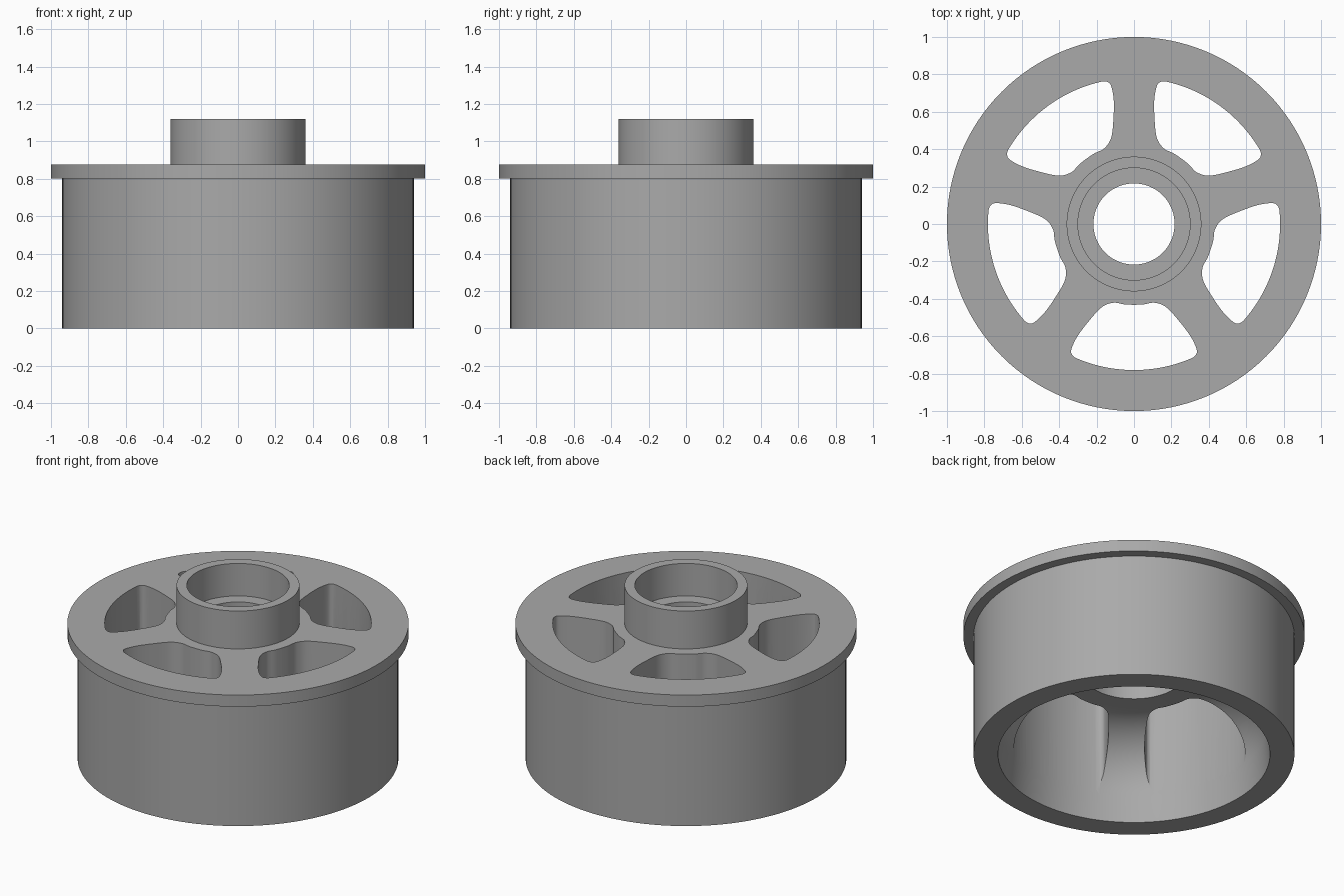
import bpy, bmesh
from math import sin, cos, pi, radians
from mathutils import Vector

cube = bpy.data.objects.get("Cube")
if cube:
    bpy.data.objects.remove(cube, do_unlink=True)

grey = bpy.data.materials.new("plain grey")
grey.use_nodes = True
grey.diffuse_color = (0.4, 0.4, 0.4, 1)
grey.node_tree.nodes["Principled BSDF"].inputs["Base Color"].default_value = (0.4, 0.4, 0.4, 1)


def make_object(name, bm):
    bmesh.ops.recalc_face_normals(bm, faces=bm.faces)
    mesh = bpy.data.meshes.new(name)
    bm.to_mesh(mesh)
    bm.free()
    mesh.materials.append(grey)
    obj = bpy.data.objects.new(name, mesh)
    bpy.context.collection.objects.link(obj)
    return obj


def lathe(name, profile, steps=128):
    bm = bmesh.new()
    verts = [bm.verts.new((r, 0, z)) for r, z in profile]
    edges = [bm.edges.new((a, b)) for a, b in zip(verts, verts[1:] + verts[:1])]
    bmesh.ops.spin(bm, geom=verts + edges, axis=(0, 0, 1), cent=(0, 0, 0),
                   angle=2 * pi, steps=steps, use_merge=True)
    bmesh.ops.remove_doubles(bm, verts=bm.verts, dist=1e-4)
    return make_object(name, bm)


def smooth_path(points, steps=6):
    """Catmull-Rom curve through the points."""
    pts = [Vector(p) for p in points]
    pts = [pts[0]] + pts + [pts[-1]]
    out = []
    for a, b, c, d in zip(pts, pts[1:], pts[2:], pts[3:]):
        for i in range(steps):
            t = i / steps
            out.append(0.5 * (2 * b + (c - a) * t + (2 * a - 5 * b + 4 * c - d) * t**2
                              + (3 * b - a - 3 * c + d) * t**3))
    return out + [pts[-1]]


# Wheel: drum, flange, stepped hub and domed underside in one profile
dome = [(0.40 + 0.383 * sin(a), 0.16 + 0.39 * cos(a))
        for a in (i * pi / 32 for i in range(17))]
wheel = lathe("wheel", [
    (0.94, 0), (0.94, 0.8), (1, 0.8), (1, 0.875), (0.36, 0.875), (0.36, 1.12),
    (0.30, 1.12), (0.30, 0.91), (0.217, 0.91), (0.217, 0.75), (0.30, 0.75), (0.30, 0.55),
] + dome + [(0.797, 0)])

# Half outline of one pocket, from the hub side round to the rim side
side = smooth_path([(0, 0.432), (0.05, 0.43), (0.11, 0.421), (0.175, 0.447), (0.25, 0.53),
                    (0.305, 0.605), (0.335, 0.67), (0.331, 0.699), (0.312, 0.716)])
rim = [Vector((0.781 * sin(a), 0.781 * cos(a))) for a in (radians(23.5 * i / 10) for i in range(9, -1, -1))]
half = side + rim
outline = half + [Vector((-p.x, p.y)) for p in half[-2:0:-1]]

# Five pockets cut between the spokes
for k in range(5):
    turn = radians(180 + 72 * k)
    bm = bmesh.new()
    base = bm.faces.new([bm.verts.new((p.x * cos(turn) - p.y * sin(turn),
                                       p.x * sin(turn) + p.y * cos(turn), 0.05)) for p in outline])
    top = bmesh.ops.extrude_face_region(bm, geom=[base])["geom"]
    bmesh.ops.translate(bm, vec=(0, 0, 0.95), verts=[v for v in top if isinstance(v, bmesh.types.BMVert)])
    cutter = make_object("pocket_cutter", bm)
    cutter.hide_render = True
    bpy.context.view_layer.objects.active = wheel
    cut = wheel.modifiers.new("pocket", "BOOLEAN")
    cut.operation, cut.solver, cut.object = "DIFFERENCE", "EXACT", cutter
    bpy.ops.object.modifier_apply(modifier=cut.name)
    bpy.data.objects.remove(cutter, do_unlink=True)

bpy.ops.object.select_all(action="DESELECT")
wheel.select_set(True)
bpy.context.view_layer.objects.active = wheel
bpy.ops.object.shade_smooth_by_angle(angle=radians(30))
